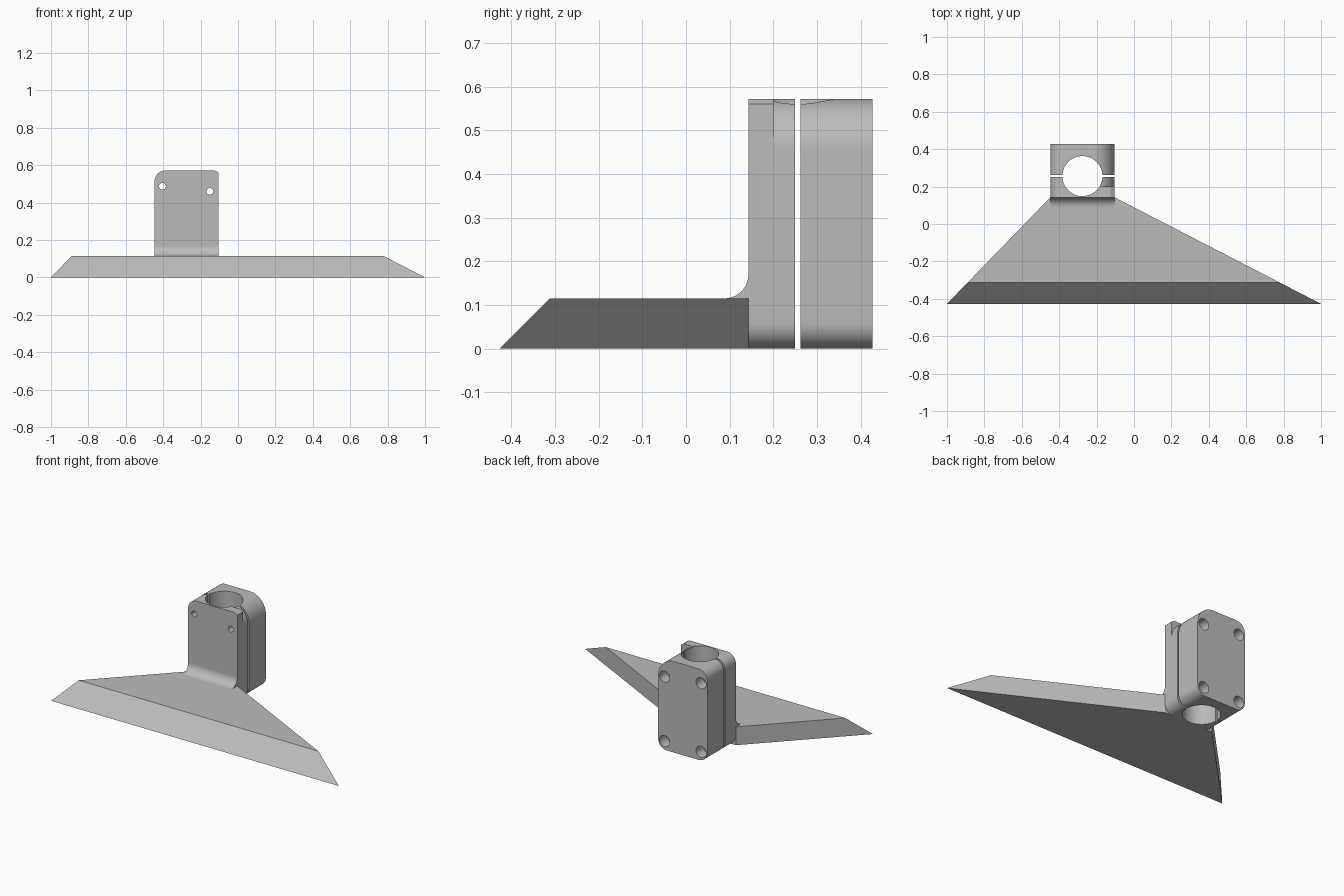
import bpy, bmesh
from math import sin, cos, pi, radians
from mathutils import Matrix, Vector

cube = bpy.data.objects.get("Cube")
if cube:
    bpy.data.objects.remove(cube, do_unlink=True)

gray = bpy.data.materials.new("light gray")
gray.use_nodes = True
gray.diffuse_color = (0.5, 0.5, 0.5, 1)
gray.node_tree.nodes["Principled BSDF"].inputs["Base Color"].default_value = (0.5, 0.5, 0.5, 1)

X0, X1, TOP = -0.447, -0.105, 0.572      # clamp sides and height
WALL, BACK, DECK = 0.143, 0.427, 0.115   # clamp front, clamp back, foot thickness
CX, CY, BORE = (X0 + X1) / 2, 0.256, 0.107


def finish(name, bm):
    bmesh.ops.recalc_face_normals(bm, faces=bm.faces)
    mesh = bpy.data.meshes.new(name)
    bm.to_mesh(mesh)
    bm.free()
    mesh.materials.append(gray)
    obj = bpy.data.objects.new(name, mesh)
    bpy.context.collection.objects.link(obj)
    return obj


def prism(name, points, shift):
    """Extrude a closed outline of 3D points along shift."""
    bm = bmesh.new()
    face = bm.faces.new([bm.verts.new(p) for p in points])
    new = bmesh.ops.extrude_face_region(bm, geom=[face])["geom"]
    bmesh.ops.translate(bm, vec=shift, verts=[v for v in new if isinstance(v, bmesh.types.BMVert)])
    return finish(name, bm)


def arc(cx, cz, r, start, end, steps=12):
    angles = [radians(start + (end - start) * i / steps) for i in range(steps + 1)]
    return [(cx + r * cos(a), cz + r * sin(a)) for a in angles]


def block(name, y0, y1, right_corner):
    """Clamp half with rounded corners and a chosen upper right corner."""
    r = 0.06
    outline = (arc(X0 + r, r, r, 180, 270) + arc(X1 - r, r, r, 270, 360)
               + right_corner + arc(X0 + r, TOP - r, r, 90, 180))
    return prism(name, [(x, y0, z) for x, z in outline], (0, y1 - y0, 0))


def cylinder(r, depth, centre, along_y):
    bm = bmesh.new()
    bmesh.ops.create_cone(bm, cap_ends=True, segments=48, radius1=r, radius2=r, depth=depth)
    turn = Matrix.Rotation(pi / 2 if along_y else 0, 4, 'X')
    bmesh.ops.transform(bm, matrix=Matrix.Translation(centre) @ turn, verts=bm.verts)
    obj = finish("cutter", bm)
    obj.hide_render = True
    return obj


def cut(obj, cutter):
    mod = obj.modifiers.new("cut", 'BOOLEAN')
    mod.operation, mod.solver, mod.object = 'DIFFERENCE', 'EXACT', cutter
    bpy.context.view_layer.objects.active = obj
    bpy.ops.object.modifier_apply(modifier=mod.name)
    bpy.data.objects.remove(cutter, do_unlink=True)


def smooth(obj):
    bpy.ops.object.select_all(action='DESELECT')
    obj.select_set(True)
    bpy.context.view_layer.objects.active = obj
    bpy.ops.object.shade_smooth_by_angle(angle=radians(30))


# Spreading foot with a sloped front edge
foot_outline = [(-1, -0.427, 0), (1, -0.427, 0), (X1, WALL, 0), (X0, WALL, 0)]
foot = prism("foot", foot_outline, (0, 0, DECK))
slope_y = -0.312
t = (slope_y + 0.427) / (WALL + 0.427)
for v in foot.data.vertices:
    if v.co.z > 0 and v.co.y < 0:
        end = X0 if v.co.x < 0 else X1
        v.co.x += (end - v.co.x) * t
        v.co.y = slope_y

# Concave fillet between foot and clamp
R = 0.055
curve = arc(WALL - R, DECK + R, R, 270, 360)
fillet = prism("fillet", [(X0, y, z) for y, z in curve + [(WALL, DECK)]], (X1 - X0, 0, 0))
smooth(fillet)

# Clamp halves
BIG = 0.115
big_round = arc(X1 - BIG, TOP - BIG, BIG, 0, 90, 20)
front_half = block("front_clamp_half", WALL, 0.25, [(X1, TOP - 0.012), (X1 - 0.02, TOP)])
back_half = block("back_clamp_half", 0.262, BACK, big_round)

# Rounded shoulder behind the front wall
waste = big_round + [(X1 - BIG, TOP + 0.05), (X1 + 0.05, TOP + 0.05), (X1 + 0.05, TOP - BIG)]
cut(front_half, prism("cutter", [(x, 0.2, z) for x, z in waste], (0, 0.1, 0)))

# Pole bore and bolt holes with counterbores at the back
bolts = [(-0.404, 0.487), (-0.15, 0.46), (-0.404, 0.055), (-0.15, 0.055)]
for half in (front_half, back_half):
    cut(half, cylinder(BORE, 2, (CX, CY, 0.3), False))
    for x, z in bolts:
        if half is back_half or z > 0.2:
            cut(half, cylinder(0.018, 1, (x, 0.3, z), True))
for x, z in bolts:
    cut(back_half, cylinder(0.035, 0.14, (x, BACK, z), True))
for half in (front_half, back_half):
    smooth(half)
